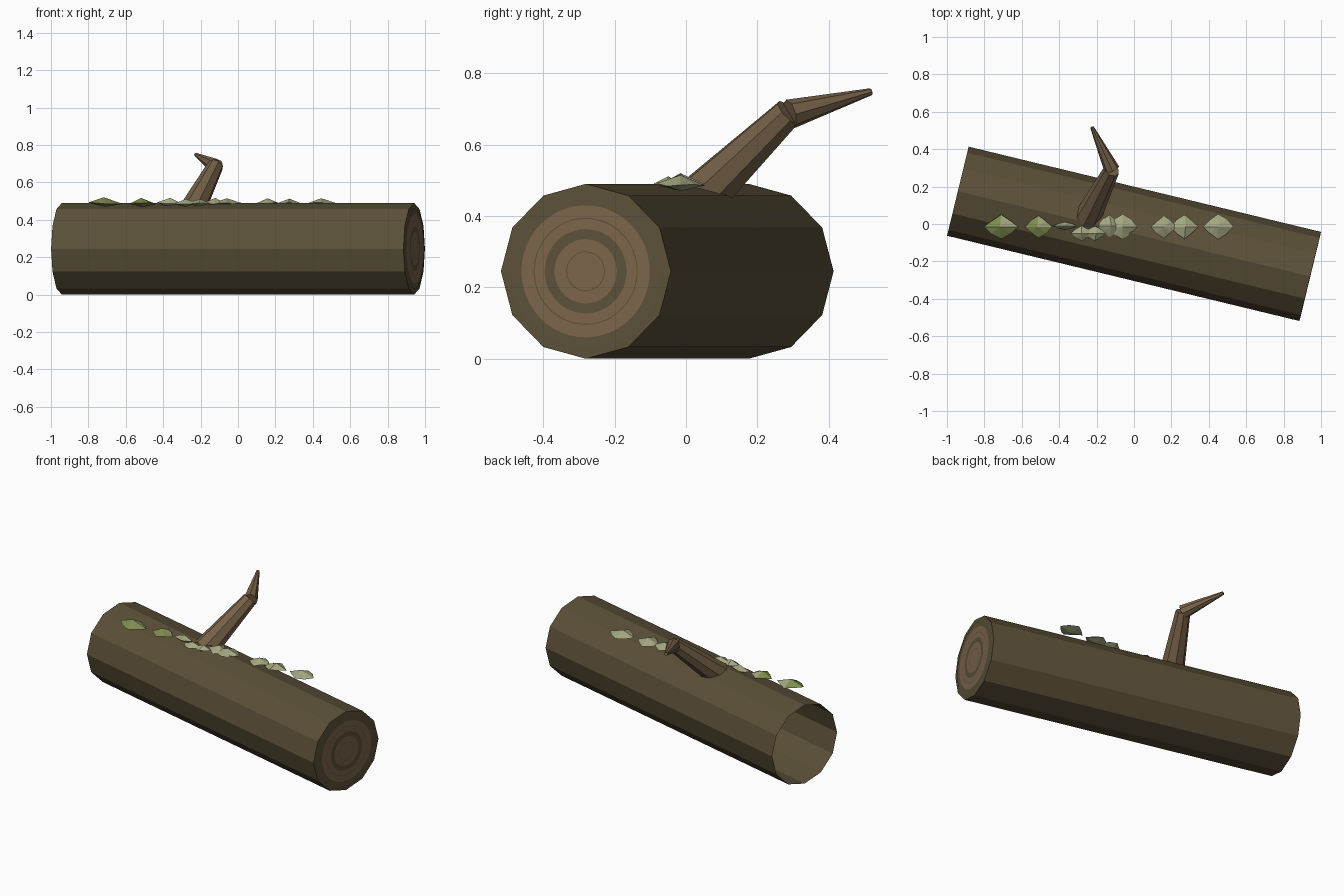
import bpy, bmesh, math, random
from mathutils import Vector, Matrix

if "Cube" in bpy.data.objects:
    bpy.data.objects.remove(bpy.data.objects["Cube"])

random.seed(4)


def material(name, rgb):
    m = bpy.data.materials.new(name)
    m.diffuse_color = (*rgb, 1)
    m.use_nodes = True
    m.node_tree.nodes["Principled BSDF"].inputs["Base Color"].default_value = m.diffuse_color
    return m


BARK = material("bark brown", (0.105, 0.080, 0.040))
WOOD = material("cut wood", (0.200, 0.130, 0.070))
BRANCH = material("branch brown", (0.180, 0.120, 0.065))
PALE = material("pale moss", (0.370, 0.390, 0.220))
GREEN = material("green moss", (0.210, 0.260, 0.075))


def make_object(name, bm, mats, fix_normals=True):
    if fix_normals:
        bmesh.ops.recalc_face_normals(bm, faces=bm.faces)
    me = bpy.data.meshes.new(name)
    bm.to_mesh(me)
    bm.free()
    for m in mats:
        me.materials.append(m)
    ob = bpy.data.objects.new(name, me)
    bpy.context.collection.objects.link(ob)
    return ob


# Log frame: the local x axis runs along the trunk
R, LENGTH = 0.245, 1.938
LOG = Matrix.Translation((0, -0.0525, R)) @ Matrix.Rotation(math.radians(-13.6), 4, 'Z')


def ring(bm, x, r, n):
    return [bm.verts.new((x, r * math.sin(math.tau * i / n), r * math.cos(math.tau * i / n)))
            for i in range(n)]


def bridge(bm, a, b):
    n = len(a)
    return [bm.faces.new((a[i], b[i], b[(i + 1) % n], a[(i + 1) % n])) for i in range(n)]


# Hollow trunk, open at the left end, with a bark rim on the right
bm = bmesh.new()
rings = [ring(bm, x, r, 12) for x, r in
         [(-LENGTH / 2, R), (LENGTH / 2, R), (LENGTH / 2 + 0.001, 0.218)]]
for a, b in zip(rings, rings[1:]):
    bridge(bm, a, b)
bm.faces.new(rings[-1])
make_object("trunk", bm, [BARK]).matrix_world = LOG

# Cut end: alternating growth rings from the outside to the centre
bm = bmesh.new()
radii = [0.215, 0.185, 0.150, 0.147, 0.118, 0.090, 0.056, 0.053]
tones = [0, 1, 0, 1, 0, 1, 0]
x = LENGTH / 2 + 0.004
rings = [ring(bm, x, r, 48) for r in radii]
for a, b, tone in zip(rings, rings[1:], tones):
    for f in bridge(bm, a, b):
        f.material_index = tone
bm.faces.new(rings[-1]).material_index = 1
bm.normal_update()
for f in bm.faces:
    if f.normal.x < 0:
        f.normal_flip()
make_object("growth_rings", bm, [BARK, WOOD], False).matrix_world = LOG


def limb(name, start, end, r1, r2):
    """Tapered eight-sided limb between two points."""
    start, end = Vector(start), Vector(end)
    d = end - start
    bm = bmesh.new()
    bmesh.ops.create_cone(bm, cap_ends=True, segments=8, radius1=r1, radius2=r2, depth=d.length)
    ob = make_object(name, bm, [BRANCH])
    ob.matrix_world = Matrix.Translation((start + end) / 2) @ d.to_track_quat('Z', 'Y').to_matrix().to_4x4()


# Bent branch
limb("lower_branch", (-0.25, 0.03, 0.44), (-0.12, 0.288, 0.69), 0.072, 0.043)
limb("upper_branch", (-0.118, 0.29, 0.685), (-0.225, 0.518, 0.748), 0.042, 0.010)

# Moss clumps: low faceted double pyramids (x, y, half width, half depth, height, green)
clumps = [
    (-0.71, -0.015, 0.092, 0.065, 0.033, True), (-0.51, -0.015, 0.072, 0.060, 0.030, True),
    (-0.37, -0.010, 0.065, 0.020, 0.030, False), (-0.28, -0.050, 0.060, 0.040, 0.024, False),
    (-0.21, -0.050, 0.060, 0.040, 0.024, False), (-0.13, -0.010, 0.065, 0.060, 0.030, False),
    (-0.06, -0.015, 0.078, 0.068, 0.028, False), (0.16, -0.015, 0.070, 0.060, 0.028, False),
    (0.27, -0.015, 0.075, 0.065, 0.026, False), (0.45, -0.015, 0.082, 0.068, 0.028, False)]
for k, (cx, cy, w, d, h, green) in enumerate(clumps):
    bm = bmesh.new()
    edge = []
    for i in range(8):
        a = math.tau * i / 8
        s = 1.0 if i % 2 == 0 else random.uniform(0.72, 0.85)
        edge.append(bm.verts.new((cx + w * s * math.cos(a), cy + d * s * math.sin(a),
                                  0.487 + random.uniform(-0.004, 0.006))))
    top = bm.verts.new((cx + random.uniform(-0.01, 0.01), cy, 0.487 + h))
    low = bm.verts.new((cx, cy, 0.470))
    for i in range(8):
        a, b = edge[i], edge[(i + 1) % 8]
        f = bm.faces.new((a, b, top))
        g = bm.faces.new((b, a, low))
        # Green clumps keep a pale patch on the back right
        f.material_index = g.material_index = int(green and i > 1)
    make_object(f"moss_{k + 1}", bm, [PALE, GREEN])
